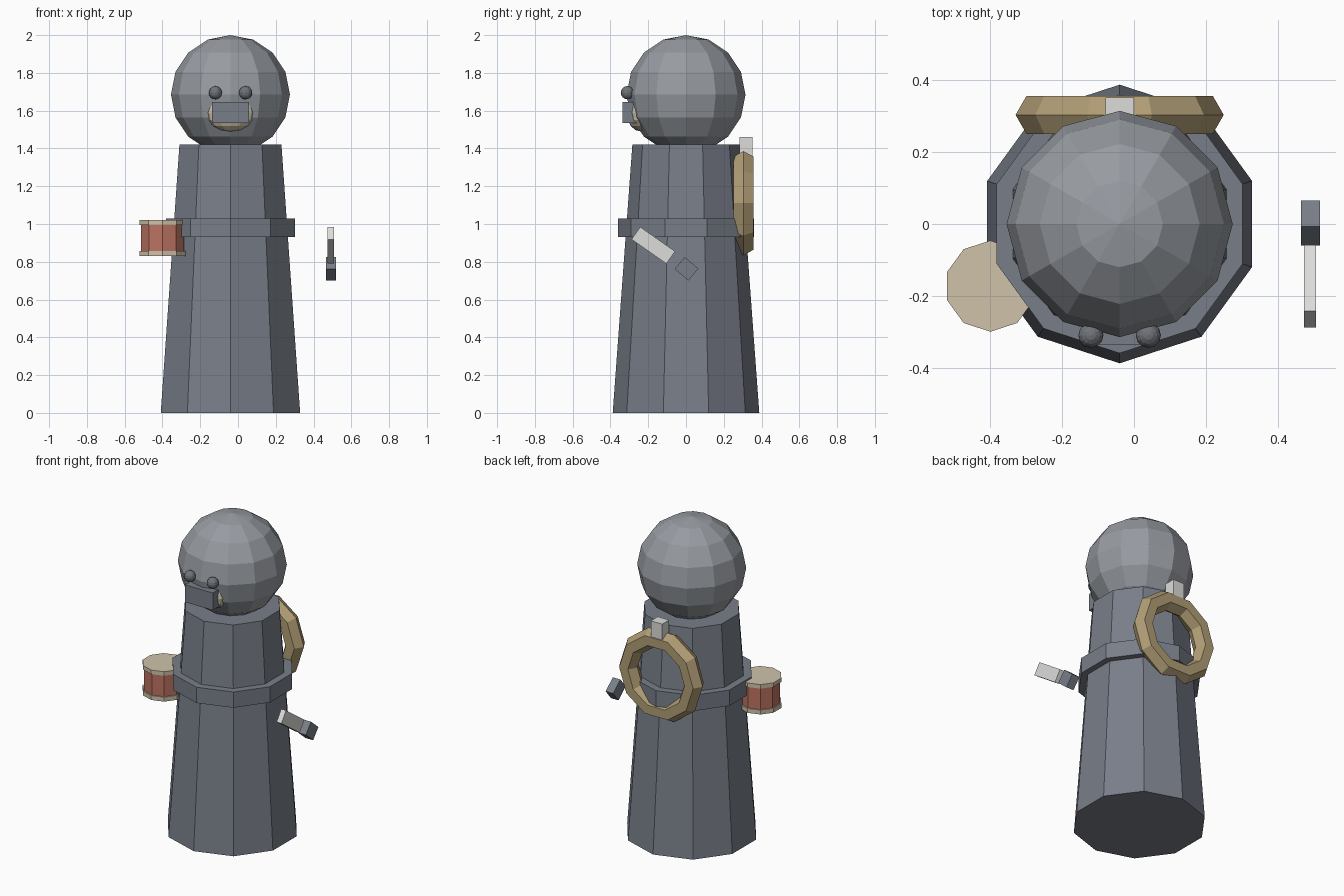
import bpy, math
from mathutils import Vector

if "Cube" in bpy.data.objects:
    bpy.data.objects.remove(bpy.data.objects["Cube"], do_unlink=True)


def material(name, r, g, b):
    m = bpy.data.materials.new(name)
    m.use_nodes = True
    m.diffuse_color = (r, g, b, 1)
    m.node_tree.nodes["Principled BSDF"].inputs["Base Color"].default_value = (r, g, b, 1)
    return m


slate = material("slate grey", 0.19, 0.21, 0.25)
grey = material("head grey", 0.31, 0.33, 0.36)
dark = material("eye grey", 0.16, 0.17, 0.19)
cream = material("cream", 0.62, 0.54, 0.40)
brass = material("brass tan", 0.44, 0.34, 0.18)
red = material("drum red", 0.50, 0.17, 0.12)
pale = material("pale grey", 0.72, 0.72, 0.71)
AXIS = -0.04  # x of the body's centre line


def finish(name, mat):
    ob = bpy.context.object
    ob.name = name
    ob.data.materials.append(mat)
    return ob


def prism(name, mat, x, y, z0, z1, r0, r1):
    bpy.ops.mesh.primitive_cone_add(vertices=10, radius1=r0, radius2=r1, depth=z1 - z0,
                                    location=(x, y, (z0 + z1) / 2))
    return finish(name, mat)


def ball(name, mat, loc, radii, segments, rings):
    bpy.ops.mesh.primitive_uv_sphere_add(segments=segments, ring_count=rings, radius=1, location=loc)
    bpy.context.object.scale = radii
    return finish(name, mat)


def box(name, mat, loc, size, tilt=0):
    bpy.ops.mesh.primitive_cube_add(size=1, location=loc, rotation=(math.radians(tilt), 0, 0))
    bpy.context.object.scale = size
    return finish(name, mat)


# Body and belt
prism("body", slate, AXIS, 0, 0, 1.42, 0.388, 0.284)
prism("belt", slate, AXIS, 0, 0.93, 1.03, 0.36, 0.36)

# Head and face
ball("head", grey, (AXIS, 0, 1.685), (0.315, 0.315, 0.315), 12, 8)
ball("muzzle", cream, (AXIS, -0.24, 1.59), (0.13, 0.075, 0.10), 12, 8)
box("snout", slate, (AXIS, -0.29, 1.59), (0.195, 0.09, 0.11))
for side, sign in (("right", -1), ("left", 1)):
    ball(side + "_eye", dark, (AXIS + sign * 0.08, -0.31, 1.695), (0.035, 0.035, 0.035), 12, 8)

# Drum at the right hip
prism("drum_shell", red, -0.40, -0.173, 0.84, 1.01, 0.12, 0.12)
prism("drum_bottom_rim", cream, -0.40, -0.173, 0.83, 0.858, 0.127, 0.127)
prism("drum_top_rim", cream, -0.40, -0.173, 0.994, 1.02, 0.127, 0.127)

# Ring with its block on the back
bpy.ops.mesh.primitive_torus_add(major_segments=10, minor_segments=6, major_radius=0.229,
                                 minor_radius=0.061, location=(AXIS, 0.304, 1.11),
                                 rotation=(math.pi / 2, 0, 0))
finish("back_ring", brass)
box("ring_block", pale, (AXIS, 0.318, 1.40), (0.08, 0.07, 0.12))

# Loose tool at the left side
box("tool_blade", pale, (0.49, -0.173, 0.887), (0.034, 0.225, 0.08), -35)
box("tool_grip", slate, (0.492, 0.003, 0.763), (0.053, 0.095, 0.083), -40)
